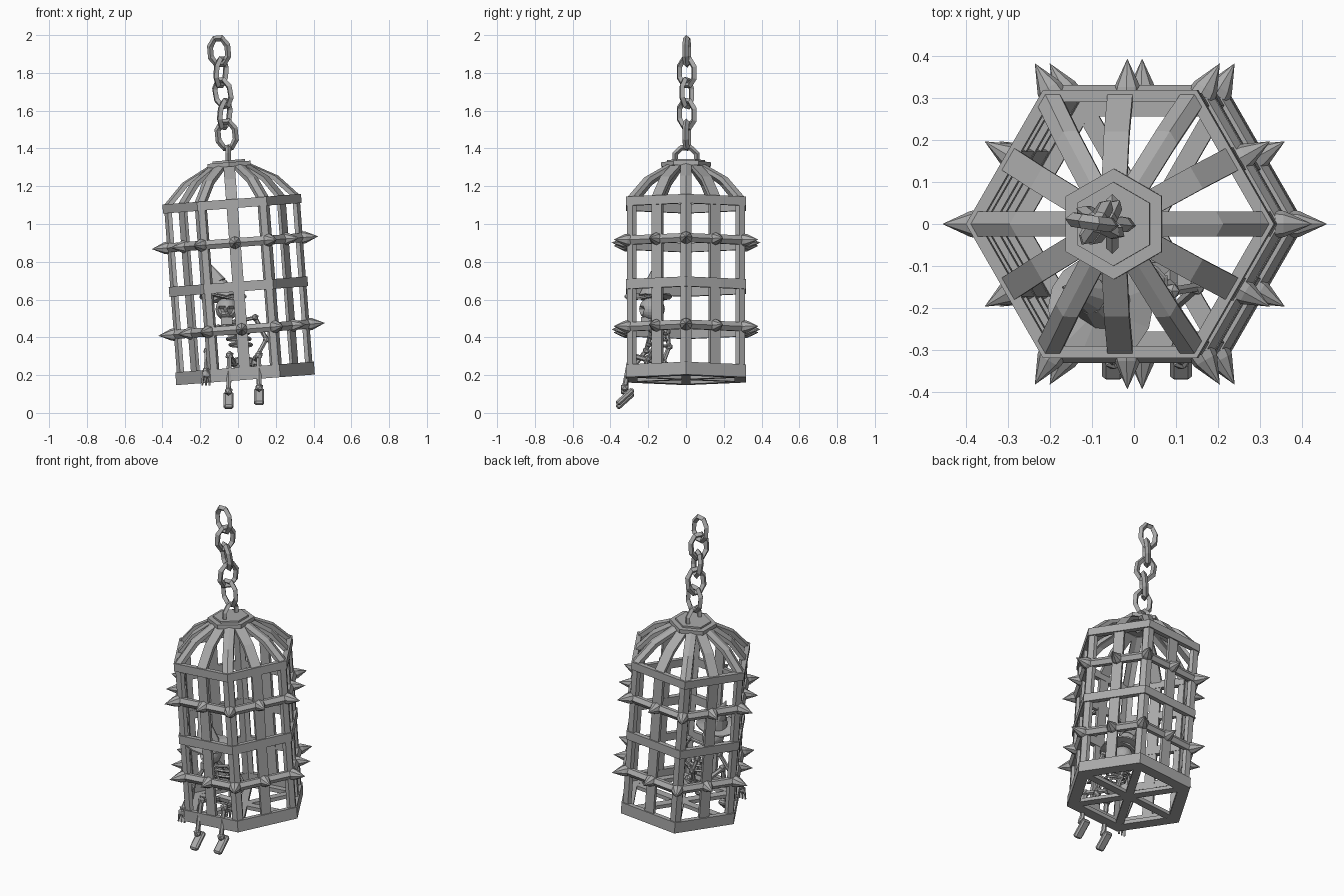
import bpy, bmesh, math
from math import sin, cos, pi, radians
from mathutils import Matrix, Vector as V

if "Cube" in bpy.data.objects:
    bpy.data.objects.remove(bpy.data.objects["Cube"])

grey = bpy.data.materials.new("iron_grey")
grey.use_nodes = True
grey.diffuse_color = (0.4, 0.4, 0.4, 1)
grey.node_tree.nodes["Principled BSDF"].inputs["Base Color"].default_value = (0.4, 0.4, 0.4, 1)

# The cage hangs slightly tilted
TILT = Matrix.Translation((0.04, 0, 0.175)) @ Matrix.Rotation(radians(-4.4), 4, "Y")
R = 0.36
FLAT = cos(pi / 6)


def finish(name, bm, matrix=Matrix(), smooth=False):
    bmesh.ops.recalc_face_normals(bm, faces=bm.faces)
    mesh = bpy.data.meshes.new(name)
    for f in bm.faces:
        f.smooth = smooth
    bm.to_mesh(mesh)
    bm.free()
    mesh.materials.append(grey)
    mesh.transform(matrix)
    ob = bpy.data.objects.new(name, mesh)
    bpy.context.collection.objects.link(ob)
    return ob


def loft(bm, rings, closed=False, cap=True):
    """Skin a list of point loops with quads."""
    vs = [[bm.verts.new(p) for p in ring] for ring in rings]
    n = len(vs[0])
    for i in range(len(vs) - (0 if closed else 1)):
        a, b = vs[i], vs[(i + 1) % len(vs)]
        for j in range(n):
            k = (j + 1) % n
            bm.faces.new((a[j], a[k], b[k], b[j]))
    if cap and not closed:
        bm.faces.new(vs[0])
        bm.faces.new(vs[-1])


def hex_ring(name, profile, z):
    bm = bmesh.new()
    loft(bm, [[(r * cos(i * pi / 3), r * sin(i * pi / 3), z + h) for r, h in profile]
              for i in range(6)], closed=True)
    return finish(name, bm, TILT)


def tube(bm, a, b, r1, r2=None, seg=6):
    a, b = V(a), V(b)
    m = Matrix.Translation((a + b) / 2) @ (b - a).to_track_quat("Z", "Y").to_matrix().to_4x4()
    bmesh.ops.create_cone(bm, cap_ends=True, segments=seg, radius1=r1,
                          radius2=r1 if r2 is None else r2, depth=(b - a).length, matrix=m)


def ball(bm, c, r, scale=(1, 1, 1), sub=1):
    return bmesh.ops.create_icosphere(bm, subdivisions=sub, radius=r, matrix=Matrix.Translation(c)
                                      @ Matrix.Diagonal((*scale, 1)))["verts"]


def bones(name, points, r):
    """Chain of shafts with knobbly joints."""
    bm = bmesh.new()
    for a, b in zip(points, points[1:]):
        tube(bm, a, b, r)
    for p in points:
        ball(bm, p, r * 1.7)
    return finish(name, bm)


def link(name, c, half_w, half_h, wire, matrix, seg=8):
    bm = bmesh.new()
    rings = []
    for i in range(seg):
        t = 2 * pi * (i + 0.5) / seg
        rings.append([((half_w + wire * cos(u)) * cos(t), wire * sin(u),
                       (half_h + wire * cos(u)) * sin(t)) for u in (0, pi / 2, pi, 3 * pi / 2)])
    loft(bm, rings, closed=True)
    return finish(name, bm, Matrix.Translation(c) @ matrix)


# Upright bars that bend over into the dome: folded at corners, flat between
for i in range(12):
    k, fold = (1, 0.017) if i % 2 == 0 else (FLAT, 0)
    outer = [(R, 0.01), (R, 0.955), (0.255, 1.065), (0.1, 1.148)]
    inner = [(R - 0.022, 0.01), (R - 0.022, 0.945), (0.242, 1.045), (0.1, 1.128)]
    bm = bmesh.new()
    rings = []
    for (ro, zo), (ri, zi) in zip(outer, inner):
        rings.append([(ro * k - fold, -0.03, zo), (ro * k, 0, zo), (ro * k - fold, 0.03, zo),
                      (ri * k - fold, 0.03, zi), (ri * k, 0, zi), (ri * k - fold, -0.03, zi)])
    loft(bm, rings)
    finish(f"cage_bar_{i + 1}", bm, TILT @ Matrix.Rotation(i * pi / 6, 4, "Z"))

# Horizontal hoops
def band(h, out=0.368, inn=0.336):
    return [(inn, -h), (out, -h), (out, h), (inn, h)]

hex_ring("bottom_band", band(0.034), 0.034)
hex_ring("middle_band", band(0.026), 0.495)
hex_ring("top_band", band(0.024), 0.935)
hex_ring("floor_rim", band(0.012, 0.365, 0.295), 0.012)

# Spiked hoops
for name, z in (("lower", 0.268), ("upper", 0.728)):
    hex_ring(name + "_spiked_hoop", [(0.34, -0.024), (0.365, -0.024), (0.382, 0),
                                     (0.365, 0.024), (0.34, 0.024)], z)
    bm = bmesh.new()
    for i in range(12):
        k = 1 if i % 2 == 0 else FLAT
        d = V((cos(i * pi / 6), sin(i * pi / 6), 0))
        up = V((0, 0, z))
        base = R * k - 0.005
        tube(bm, d * base + up, d * (base + 0.02) + up, 0.034, 0.031, 8)
        tube(bm, d * (base + 0.02) + up, d * (R * k + 0.082) + up, 0.031, 0.0, 8)
    finish(name + "_spikes", bm, TILT)

# Floor spokes
bm = bmesh.new()
for i in range(3):
    bmesh.ops.create_cube(bm, matrix=Matrix.Rotation(i * pi / 3, 4, "Z")
                          @ Matrix.Translation((0, 0, 0.012)) @ Matrix.Diagonal((0.66, 0.045, 0.022, 1)))
finish("floor_spokes", bm, TILT)

# Cap plates
bm = bmesh.new()
tube(bm, (0, 0, 1.132), (0, 0, 1.155), 0.132)
tube(bm, (0, 0, 1.155), (0, 0, 1.166), 0.1)
finish("cap_plate", bm, TILT @ Matrix.Rotation(pi / 6 * 0, 4, "Z"))

# Hanging ring and chain
link("hanging_ring", (-0.052, 0, 1.35), 0.062, 0.058, 0.015, Matrix.Rotation(pi / 2, 4, "Z"))
for i in range(5):
    yaw = (12 if i % 2 == 0 else 78) - 25 * (i % 4 == 2)
    lean = Matrix.Rotation(radians((-6, 6, -10, 4, -5)[i]), 4, "Y")
    link(f"chain_link_{i + 1}", (-0.06 - 0.01 * i, 0.004, 1.472 + 0.1105 * i), 0.05, 0.074, 0.017,
         lean @ Matrix.Rotation(radians(yaw - 20), 4, "Z"))

# Skull with sunken eyes and a jaw
bm = bmesh.new()
skull = ball(bm, (-0.06, -0.18, 0.55), 0.062, (0.95, 1.1, 1), 3)
for v in skull:
    for s in (-1, 1):
        if (v.co - V((-0.06 + s * 0.025, -0.24, 0.545))).length < 0.02:
            v.co.y += 0.022
bmesh.ops.create_cube(bm, matrix=Matrix.Translation((-0.06, -0.21, 0.487))
                      @ Matrix.Diagonal((0.06, 0.055, 0.04, 1)))
finish("skull", bm)

# Pointed hat with a wavy brim
bm = bmesh.new()
rings = []
for r, z in ((0.05, 0), (0.125, 0.006), (0.125, 0.014), (0.05, 0.02)):
    rings.append([(-0.08 + r * cos(t), -0.2 + r * sin(t), 0.606 + z + r * 0.12 * sin(2 * t))
                  for t in (2 * pi * j / 16 for j in range(16))])
loft(bm, rings)
tube(bm, (-0.075, -0.185, 0.605), (-0.105, -0.17, 0.69), 0.072, 0.045, 10)
tube(bm, (-0.105, -0.17, 0.69), (-0.17, -0.15, 0.81), 0.045, 0.002, 10)
finish("hat", bm)

# Spine, ribs, hips
bones("spine", [(0.03, -0.12, 0.27), (0.02, -0.09, 0.35), (-0.01, -0.1, 0.43), (-0.045, -0.15, 0.5)], 0.012)
for i in range(4):
    link(f"rib_{i + 1}", (0.015 - 0.011 * i, -0.145, 0.36 + 0.032 * i), 0.06 + 0.004 * i, 0.048, 0.008,
         Matrix.Rotation(radians(80), 4, "X"), 10)
bones("breastbone", [(0.015, -0.195, 0.36), (-0.015, -0.19, 0.46)], 0.009)
bones("collarbones", [(-0.105, -0.18, 0.45), (-0.02, -0.18, 0.48), (0.09, -0.16, 0.505)], 0.01)
link("hip_bone", (0.03, -0.13, 0.265), 0.06, 0.035, 0.02, Matrix.Rotation(radians(60), 4, "X"), 8)

# Legs dangling out of the front
for side, hip, knee, ankle, drop in (("right", -0.02, -0.045, -0.05, 0.0), ("left", 0.08, 0.11, 0.112, 0.02)):
    a = V((ankle, -0.325, 0.115 + drop))
    bones(side + "_leg", [(hip, -0.14, 0.265), (knee, -0.292, 0.305), a], 0.014)
    bm = bmesh.new()
    bmesh.ops.create_cube(bm, matrix=Matrix.Translation((ankle, -0.322, 0.066 + drop))
                          @ Matrix.Rotation(radians(42), 4, "X") @ Matrix.Diagonal((0.052, 0.118, 0.03, 1)))
    bmesh.ops.bevel(bm, geom=bm.edges[:], offset=0.009, segments=1, affect="EDGES")
    finish(side + "_foot", bm)

# Arms and hands
arms = {"right": [(-0.105, -0.18, 0.45), (-0.165, -0.21, 0.33), (-0.17, -0.295, 0.225)],
        "left": [(0.09, -0.16, 0.505), (0.15, -0.15, 0.39), (0.095, -0.2, 0.29)]}
for side, pts in arms.items():
    bones(side + "_arm", pts, 0.012)
    bm = bmesh.new()
    wrist = V(pts[-1])
    ball(bm, wrist + V((0, -0.01, -0.02)), 0.024, (1, 0.6, 1))
    for j in (-1, 0, 1):
        tube(bm, wrist + V((0.014 * j, -0.01, -0.02)), wrist + V((0.02 * j, -0.015, -0.08)), 0.008, 0.005, 5)
    finish(side + "_hand", bm)
